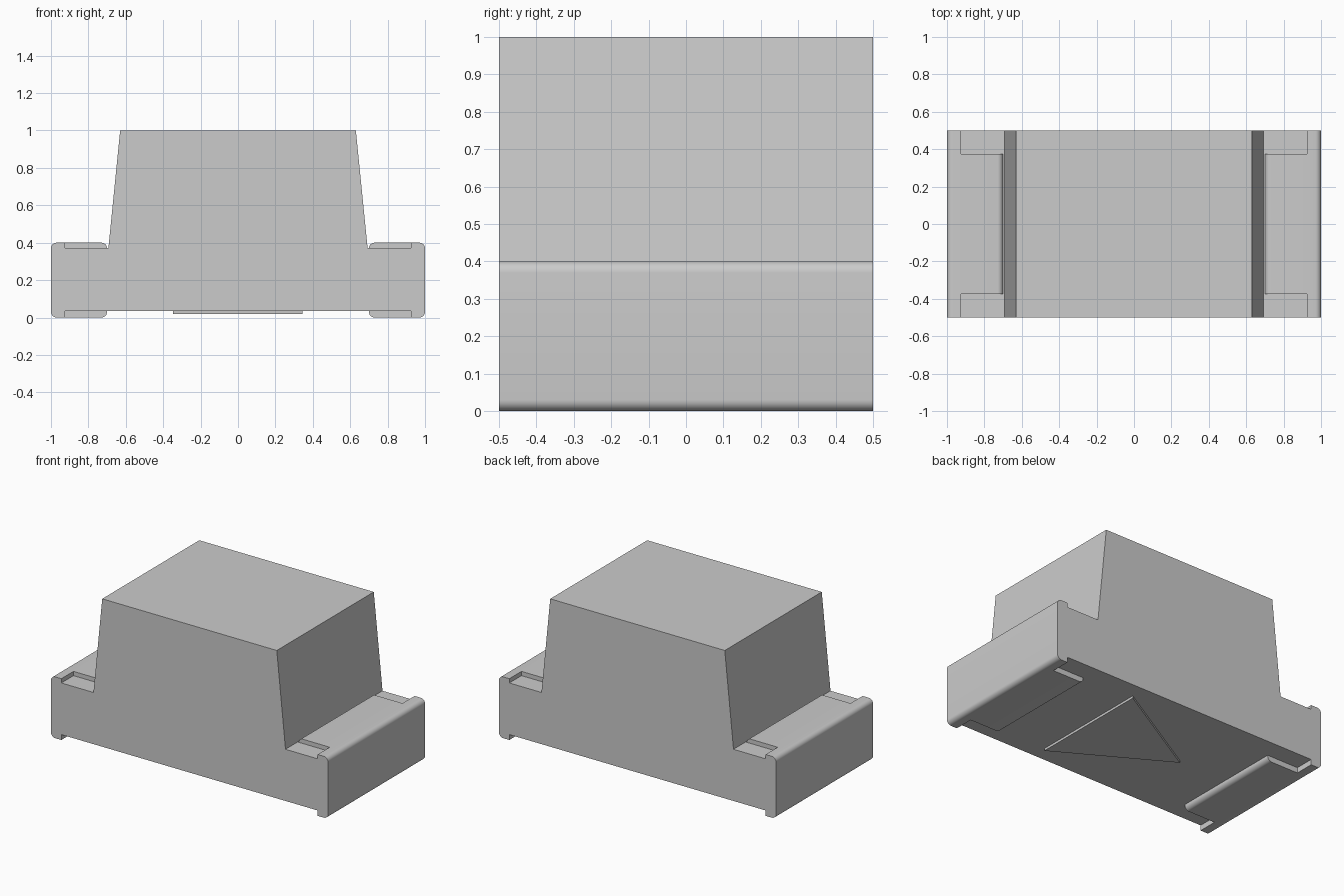
import bpy, bmesh
from math import sin, cos, pi, radians
from mathutils import Vector

if "Cube" in bpy.data.objects:
    bpy.data.objects.remove(bpy.data.objects["Cube"])


def prism(name, points, direction):
    """Closed prism: a polygon of 3D points extruded along a vector."""
    bm = bmesh.new()
    face = bm.faces.new([bm.verts.new(p) for p in points])
    top = bmesh.ops.extrude_face_region(bm, geom=[face], use_keep_orig=True)
    moved = [v for v in top["geom"] if isinstance(v, bmesh.types.BMVert)]
    bmesh.ops.translate(bm, verts=moved, vec=Vector(direction))
    bmesh.ops.recalc_face_normals(bm, faces=bm.faces)
    mesh = bpy.data.meshes.new(name)
    bm.to_mesh(mesh)
    bm.free()
    obj = bpy.data.objects.new(name, mesh)
    bpy.context.collection.objects.link(obj)
    return obj


def arc(cx, cz, start, r=0.03, steps=8):
    """Quarter circle, counter-clockwise from the start angle."""
    angles = [radians(start) + pi / 2 * i / steps for i in range(steps + 1)]
    return [(cx + r * cos(a), cz + r * sin(a)) for a in angles]


FLOOR, SHELF = 0.035, 0.372

# body: right half of the front profile, mirrored and extruded front to back
half = [(0.70, FLOOR)]
half += arc(0.73, 0.03, 180)      # foot, inner edge
half += arc(0.97, 0.03, 270)      # foot, outer edge
half += arc(0.97, 0.37, 0)        # lip, outer edge
half += arc(0.73, 0.37, 90)       # lip, inner edge
half[-1] = (0.70, SHELF)
half += [(0.693, SHELF), (0.63, 1.0)]
outline = half + [(-x, z) for x, z in reversed(half)]
body = prism("body", [(x, -0.5, z) for x, z in outline], (0, 1, 0))

# corner notches in the lips and feet
bm = bmesh.new()
for sx in (-1, 1):
    for sy in (-1, 1):
        for z0, z1 in ((-0.1, FLOOR), (SHELF, 0.5)):
            box = bmesh.ops.create_cube(bm, size=1)["verts"]
            bmesh.ops.scale(bm, verts=box, vec=(0.925 - 0.697, 0.225, z1 - z0))
            bmesh.ops.translate(bm, verts=box,
                                vec=(sx * 0.811, sy * 0.4875, (z0 + z1) / 2))
mesh = bpy.data.meshes.new("notch_cutter")
bm.to_mesh(mesh)
bm.free()
cutter = bpy.data.objects.new("notch_cutter", mesh)
cutter.hide_render = True
bpy.context.collection.objects.link(cutter)

cut = body.modifiers.new("notches", "BOOLEAN")
cut.operation = "DIFFERENCE"
cut.solver = "EXACT"
cut.object = cutter
bpy.context.view_layer.objects.active = body
body.select_set(True)
bpy.ops.object.modifier_apply(modifier=cut.name)
bpy.data.objects.remove(cutter)
bpy.ops.object.shade_smooth_by_angle(angle=radians(25))

# raised triangle on the underside
prism("underside_triangle",
      [(0.345, -0.4, 0.02), (0.345, 0.4, 0.02), (-0.348, 0, 0.02)],
      (0, 0, FLOOR - 0.02))
